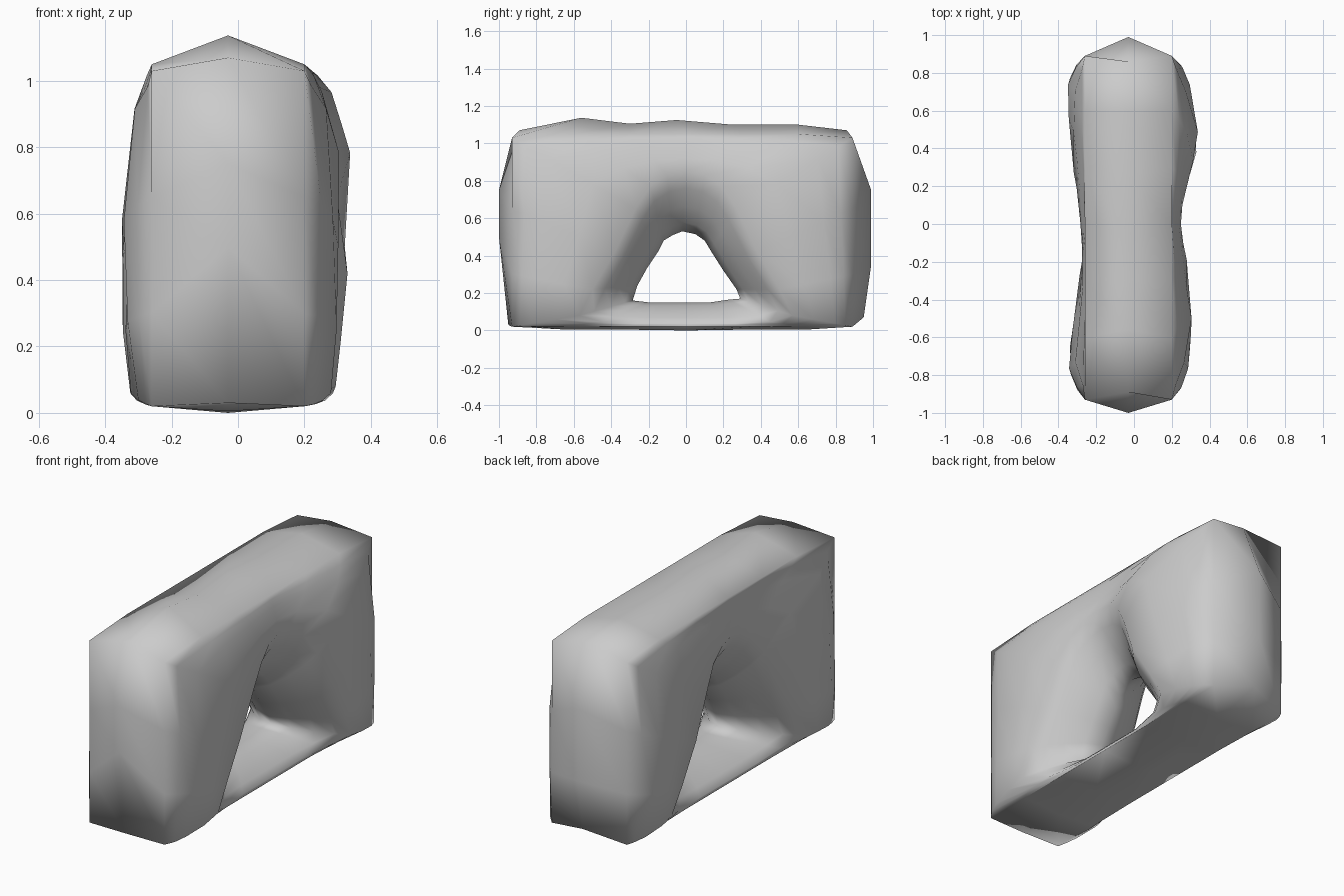
import bpy, bmesh
from mathutils import Vector

if "Cube" in bpy.data.objects:
    bpy.data.objects.remove(bpy.data.objects["Cube"])

# Side-profile loops as (y, z), running from the sill centre round the +y side
edge_r = [(0, .02), (.35, .02), (.65, .02), (.89, .02), (.89, .3), (.89, .65),
          (.89, 1.03), (.6, 1.05), (.3, 1.05), (0, 1.05)]
ridge_r = [(0, 0), (.35, .005), (.65, .005), (.95, .07), (.99, .35), (.99, .75),
           (.86, 1.07), (.6, 1.1), (.25, 1.1), (-.05, 1.125)]
ridge_l = [(-.3, 1.105), (-.56, 1.137), (-.89, 1.07), (-1, .75), (-1, .5),
           (-.95, .03), (-.65, .005), (-.35, .005)]
rim_r = [(0, .035), (.25, .035), (.45, .045), (.57, .08), (.5, .22), (.38, .42),
         (.27, .65), (.19, .77), (.1, .83), (0, .85)]
hole_r = [(0, .15), (.13, .15), (.23, .165), (.29, .17), (.27, .22), (.2, .32),
          (.13, .43), (.1, .48), (.05, .515), (-.02, .53)]
hole_l = [(-.07, .51), (-.12, .48), (-.15, .42), (-.21, .33), (-.26, .24),
          (-.285, .16), (-.2, .15), (-.1, .15)]


def mirrored(half, shift=0.0):
    return half + [(-y - (shift if abs(y) > .8 else 0), z) for y, z in half[-2:0:-1]]


def vecs(loop):
    return [Vector(p) for p in loop]


def interp(keys, t):
    if t <= keys[0][0]:
        return keys[0][1]
    for (a, va), (b, vb) in zip(keys, keys[1:]):
        if t <= b:
            return va + (vb - va) * (t - a) / (b - a)
    return keys[-1][1]


def mix(a, b, t):
    return [p.lerp(q, t) for p, q in zip(a, b)]


# Half-width of each side along y, easing in towards the top and base
right_keys = [(-.9, .28), (-.65, .32), (-.3, .30), (0, .27), (.2, .28), (.38, .36), (.75, .31), (.9, .28)]
left_keys = [(-.9, .32), (-.72, .36), (-.5, .31), (-.2, .29), (.1, .32), (.5, .34), (.72, .36), (.9, .32)]
right_z = [(0, .88), (.15, .92), (.4, .94), (.75, 1), (.9, .9), (1.05, .74)]
left_z = [(0, .88), (.2, .98), (.4, 1), (.6, 1), (.85, .92), (1.05, .8)]


def width(side, y, z):
    if side > 0:
        return interp(right_keys, y) * interp(right_z, z)
    return interp(left_keys, y) * interp(left_z, z)


edge = vecs(mirrored(edge_r, .04))
ridge = vecs(ridge_r + ridge_l)
rim = vecs(mirrored(rim_r))
hole = vecs(hole_r + hole_l)
n = len(edge)
# Along the sill the faces stay narrow, swelling into the pillars
swell = {0: 0, 1: 0, 2: .3, n - 1: 0, n - 2: .3}


def side_rings(side):
    """Rings from the outer edge across the face and down the funnel."""
    border = .20 if side > 0 else .26
    rings = [[Vector((side * border, p.x, p.y)) for p in edge]]
    for t, bulge in ((.12, .65), (.3, .93), (.65, 1), (1, .93)):
        ring = []
        for i, p in enumerate(mix(edge, rim, t)):
            grow = (width(side, p.x, p.y) - border) * swell.get(i, 1)
            ring.append(Vector((side * (border + grow * bulge), p.x, p.y)))
        rings.append(ring)
    last = rings[-1]
    for t, f in ((.28, .84), (.58, .6), (.85, .31)):
        rings.append([Vector((v.x * f, p.x, p.y)) for v, p in zip(last, mix(rim, hole, t))])
    return rings


# Closed strip of rings: ridge, right face, hole lip, left face
rings = [[Vector((-.03, p.x, p.y)) for p in ridge]]
rings += side_rings(1)
rings.append([Vector((0, p.x, p.y)) for p in hole])
rings += side_rings(-1)[::-1]

bm = bmesh.new()
grid = [[bm.verts.new(co) for co in ring] for ring in rings]
m = len(grid)
for r in range(m):
    for i in range(n):
        j, s = (i + 1) % n, (r + 1) % m
        bm.faces.new((grid[r][i], grid[r][j], grid[s][j], grid[s][i]))
bmesh.ops.recalc_face_normals(bm, faces=bm.faces)
for face in bm.faces:
    face.smooth = True
mesh = bpy.data.meshes.new("arched_block")
bm.to_mesh(mesh)
bm.free()
block = bpy.data.objects.new("arched_block", mesh)
bpy.context.collection.objects.link(block)
